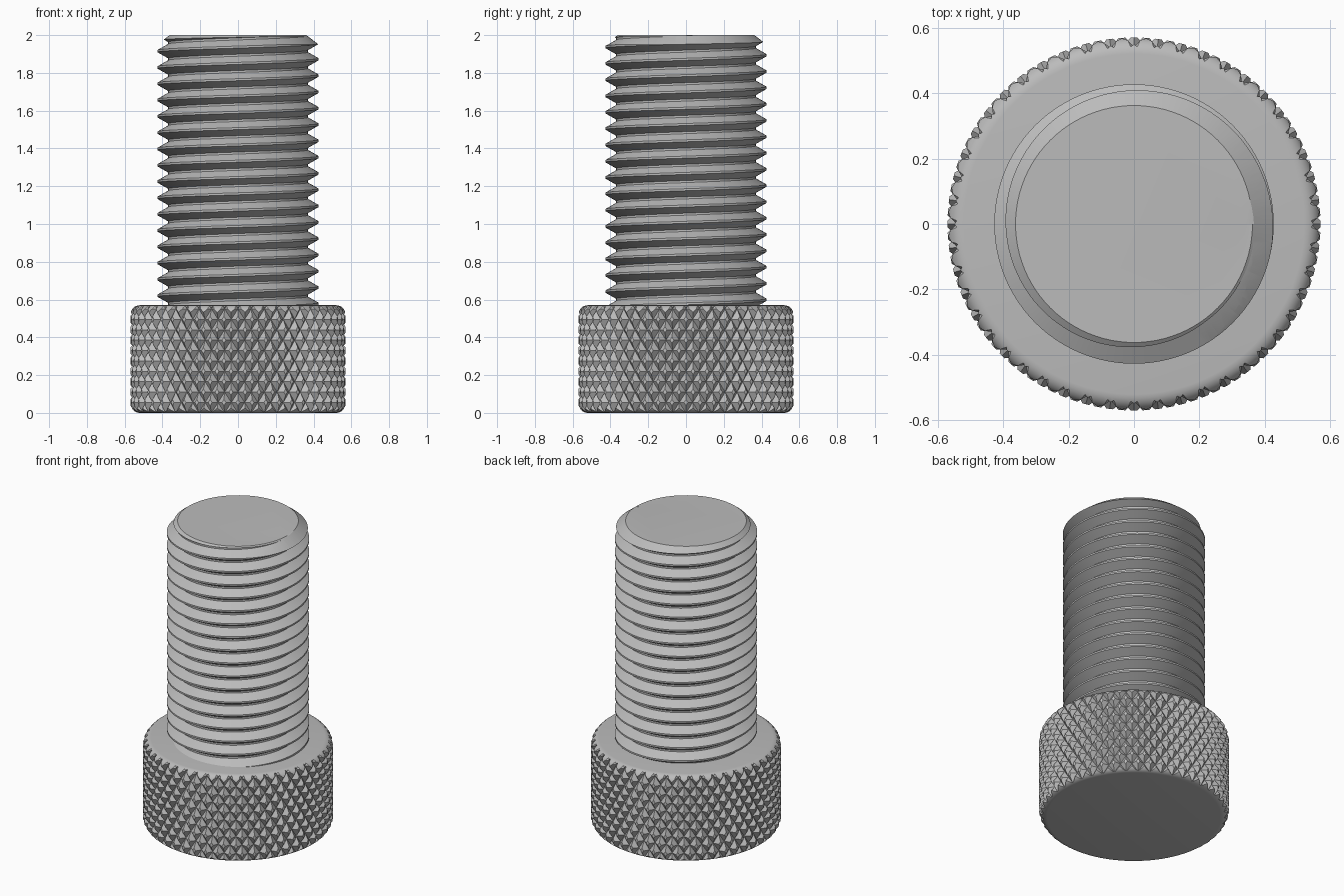
import bpy, bmesh, math

cube = bpy.data.objects.get("Cube")
if cube:
    bpy.data.objects.remove(cube, do_unlink=True)

steel = bpy.data.materials.new("grey steel")
steel.use_nodes = True
steel.diffuse_color = (0.5, 0.5, 0.5, 1)
steel.node_tree.nodes["Principled BSDF"].inputs["Base Color"].default_value = (0.5, 0.5, 0.5, 1)

HEAD_R, HEAD_H, FILLET = 0.57, 0.57, 0.05
PITCH, MAJOR, MINOR = 0.0863, 0.427, 0.37
TIP_R, TOP = 0.362, 2.0


def polar(r, angle, z):
    return (r * math.cos(angle), r * math.sin(angle), z)


def make_object(name, bm):
    bmesh.ops.recalc_face_normals(bm, faces=bm.faces)
    mesh = bpy.data.meshes.new(name)
    bm.to_mesh(mesh)
    bm.free()
    mesh.materials.append(steel)
    obj = bpy.data.objects.new(name, mesh)
    bpy.context.collection.objects.link(obj)
    return obj


def revolve(name, profile, segments):
    """Closed solid turned around z from (radius, height) points."""
    bm = bmesh.new()
    rings = [[bm.verts.new(polar(r, math.tau * i / segments, z)) for i in range(segments)]
             for r, z in profile]
    for low, high in zip(rings, rings[1:]):
        for i in range(segments):
            n = (i + 1) % segments
            bm.faces.new((low[i], low[n], high[n], high[i]))
    bm.faces.new(rings[0])
    bm.faces.new(rings[-1])
    return make_object(name, bm)


def trim(obj, envelope, angle):
    """Keep what lies inside the envelope, then smooth the gentle edges."""
    mod = obj.modifiers.new("trim", 'BOOLEAN')
    mod.operation, mod.solver, mod.object = 'INTERSECT', 'EXACT', envelope
    bpy.ops.object.select_all(action='DESELECT')
    bpy.context.view_layer.objects.active = obj
    obj.select_set(True)
    bpy.ops.object.modifier_apply(modifier=mod.name)
    bpy.ops.object.shade_smooth_by_angle(angle=math.radians(angle))
    bpy.data.objects.remove(envelope, do_unlink=True)


# Knurled head: a sleeve of pyramids cut down to a rounded cylinder
def knurl_sleeve(columns, row, peak, groove):
    bm = bmesh.new()
    cols, rows = columns * 2, math.ceil(HEAD_H / row) + 2
    grid = [[bm.verts.new(polar(groove if (i + j) % 2 else peak,
                                math.tau * i / cols, (j - 1) * row))
             for i in range(cols)] for j in range(rows + 1)]
    for j in range(rows):
        for i in range(cols):
            n = (i + 1) % cols
            a, b, c, d = grid[j][i], grid[j][n], grid[j + 1][n], grid[j + 1][i]
            if (i + j) % 2:
                a, b, c, d = b, c, d, a
            bm.faces.new((a, b, d))
            bm.faces.new((b, c, d))
    for ring, z in ((grid[0], -row), (grid[-1], (rows - 1) * row)):
        hub = bm.verts.new((0, 0, z))
        for i in range(cols):
            bm.faces.new((ring[i], ring[(i + 1) % cols], hub))
    return make_object("knurled_head", bm)


arc = [math.pi / 2 * k / 6 for k in range(7)]
inner = HEAD_R - FILLET
rounded = [(inner + FILLET * math.sin(a), FILLET * (1 - math.cos(a))) for a in arc]
rounded += [(r, HEAD_H - z) for r, z in reversed(rounded)]
head = knurl_sleeve(48, 0.055, HEAD_R + 0.012, HEAD_R - 0.028)
trim(head, revolve("head_envelope", rounded, 144), 20)


# Threaded shank: a right-hand helical ridge trimmed to a chamfered rod
def thread(segments):
    bm = bmesh.new()
    flat = PITCH / 16
    ridge = [(MINOR, -PITCH / 2 + flat), (MAJOR, -flat),
             (MAJOR, flat), (MINOR, PITCH / 2 - flat)]
    turns = math.ceil((TOP - HEAD_H) / PITCH) + 5
    start = 1.872 - PITCH * (turns - 2)
    columns = [[bm.verts.new(polar(r, math.tau * i / segments,
                                   start + PITCH * (t + i / segments) + z))
                for t in range(turns) for r, z in ridge]
               for i in range(segments + 1)]
    for left, right in zip(columns, columns[1:]):
        for k in range(len(left) - 1):
            bm.faces.new((left[k], right[k], right[k + 1], left[k + 1]))
    bmesh.ops.remove_doubles(bm, verts=bm.verts, dist=0.0001)
    ends = [e for e in bm.edges if e.is_boundary]
    hubs = [bm.verts.new((0, 0, z)) for z in (start, start + PITCH * turns)]
    for e in ends:
        bm.faces.new((*e.verts, hubs[e.verts[0].co.z > 1.3]))
    return make_object("threaded_shank", bm)


shank = thread(96)
rod = [(0.5, HEAD_H - 0.03), (0.5, TOP - (0.5 - TIP_R) / 1.3), (TIP_R, TOP)]
trim(shank, revolve("shank_envelope", rod, 96), 20)
